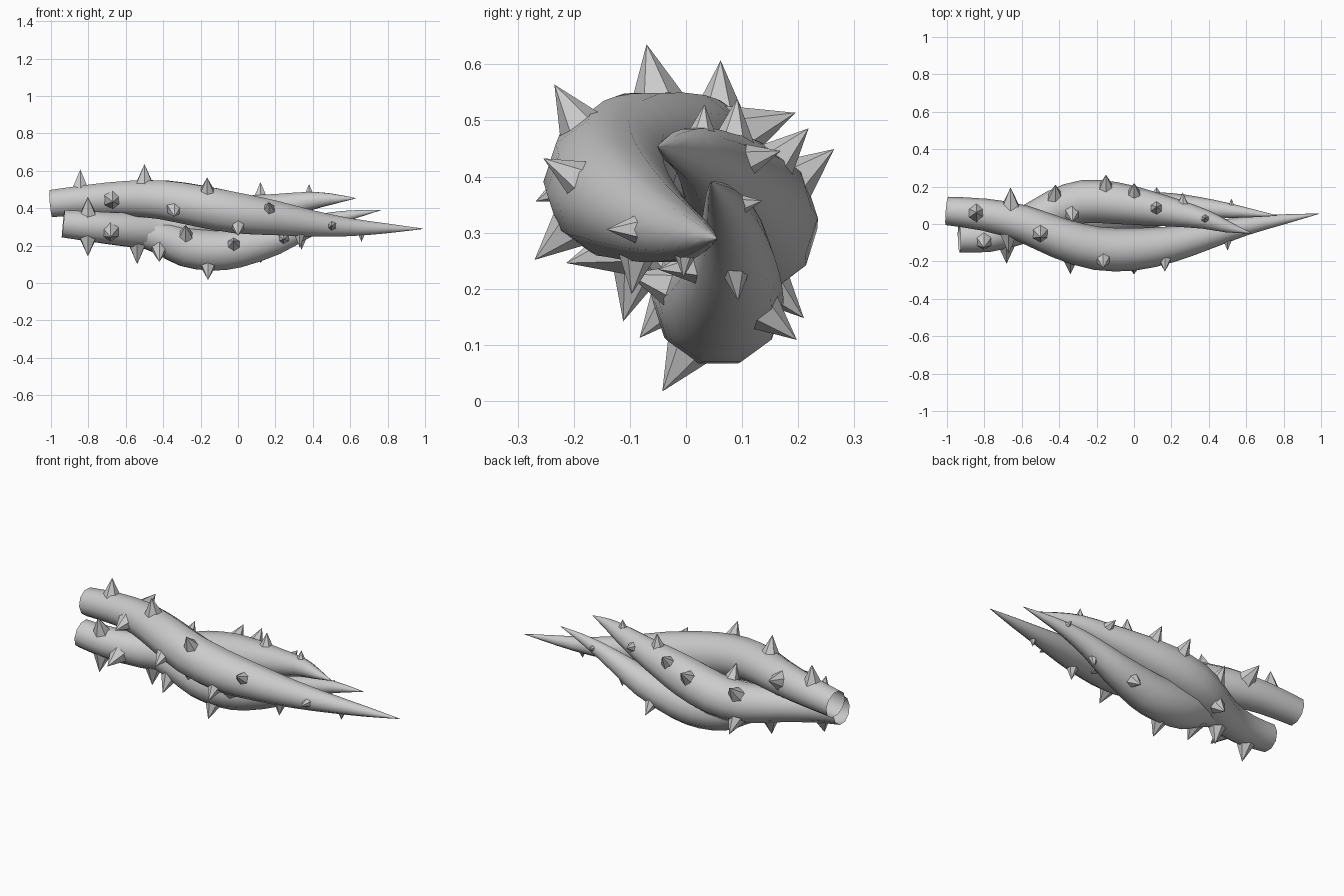
import bpy, bmesh, math
from mathutils import Vector, Matrix

if "Cube" in bpy.data.objects:
    bpy.data.objects.remove(bpy.data.objects["Cube"])

SIDES = 10

# Paths: x, y, z, radius
UPPER = [(-1, .07, .425, .076), (-.8, .05, .443, .086), (-.6, .005, .452, .098),
         (-.4, -.075, .445, .109), (-.2, -.13, .41, .116), (0, -.135, .373, .114),
         (.2, -.108, .347, .096), (.4, -.06, .317, .073), (.6, -.01, .298, .05),
         (.8, .025, .292, .027), (.99, .055, .29, .001)]
BACK = [(-.935, -.075, .317, .077), (-.78, -.065, .302, .085), (-.6, -.012, .286, .094),
        (-.42, .076, .282, .108), (-.27, .12, .308, .115), (-.1, .112, .345, .112),
        (.06, .088, .377, .096), (.22, .06, .406, .075), (.38, .025, .438, .052),
        (.5, -.015, .449, .031), (.63, -.05, .453, .001)]
LOWER = [(-.62, -.005, .285, .045), (-.5, .02, .262, .078), (-.4, .03, .238, .093),
         (-.28, .045, .191, .108), (-.14, .058, .174, .113), (0, .068, .184, .106),
         (.2, .083, .231, .083), (.35, .083, .291, .061), (.5, .072, .34, .041),
         (.64, .057, .37, .021), (.765, .045, .39, .001)]

# Thorns: x, angle in the yz plane (0 = +y, 90 = up)
UPPER_THORNS = [(-.84, 88), (-.67, 185), (-.5, 101), (-.34, 205), (-.165, 122), (0, 222),
                (.165, 150), (.33, 262), (.5, 180), (.66, 265), (-.66, 20)]
BACK_THORNS = [(-.8, 255), (-.8, 110), (-.68, 195), (-.54, 262), (-.42, 315), (-.42, 45),
               (-.33, 120), (-.15, 38), (0, 45), (.12, 85), (.26, 15), (.38, 85)]
LOWER_THORNS = [(-.42, 230), (-.28, 140), (-.16, 238), (-.02, 165), (.12, 320),
                (.24, 185), (.34, 275), (.52, 10)]


def sample(path, i, t):
    """Catmull-Rom point between path[i] and path[i + 1]."""
    p = [Vector(path[min(max(j, 0), len(path) - 1)]) for j in range(i - 1, i + 3)]
    return 0.5 * (2 * p[1] + (p[2] - p[0]) * t + (2 * p[0] - 5 * p[1] + 4 * p[2] - p[3]) * t * t
                  + (3 * p[1] - p[0] - 3 * p[2] + p[3]) * t ** 3)


def at_x(path, x):
    """Point and radius of the path at a given x."""
    for i in range(len(path) - 1):
        if path[i][0] <= x <= path[i + 1][0]:
            return sample(path, i, (x - path[i][0]) / (path[i + 1][0] - path[i][0]))


def finish(bm, name):
    bmesh.ops.recalc_face_normals(bm, faces=bm.faces)
    me = bpy.data.meshes.new(name)
    bm.to_mesh(me)
    bm.free()
    ob = bpy.data.objects.new(name, me)
    bpy.context.collection.objects.link(ob)
    return ob


def vine(name, path):
    """Open-ended tapering tube following the path."""
    pts = [sample(path, i, t) for i in range(len(path) - 1) for t in (0, .5)] + [Vector(path[-1])]
    bm = bmesh.new()
    rings = []
    for k, p in enumerate(pts):
        tan = (pts[min(k + 1, len(pts) - 1)] - pts[max(k - 1, 0)]).to_3d().normalized()
        side = tan.cross(Vector((0, 0, 1))).normalized()
        up = side.cross(tan)
        r = max(p[3], .001)
        rings.append([bm.verts.new(p.to_3d() + r * (math.cos(a) * side + math.sin(a) * up))
                      for a in (2 * math.pi * s / SIDES for s in range(SIDES))])
    for a, b in zip(rings, rings[1:]):
        for s in range(SIDES):
            n = (s + 1) % SIDES
            bm.faces.new((a[s], a[n], b[n], b[s]))
    ob = finish(bm, name)
    for f in ob.data.polygons:
        f.use_smooth = True


def thorns(name, path, spots):
    """Flat-sided spikes pointing out of the vine, shrinking towards the tip."""
    bm = bmesh.new()
    for x, deg in spots:
        p = at_x(path, x)
        r = p[3]
        a = math.radians(deg)
        d = Vector((0, math.cos(a), math.sin(a)))
        s = min(.9 - .45 * x, r / .075 if x < 0 else r / .1)
        h = .1 * s
        mat = (Matrix.Translation(p.to_3d() + d * (r - .025 * s + h / 2))
               @ d.to_track_quat('Z', 'Y').to_matrix().to_4x4())
        bmesh.ops.create_cone(bm, cap_ends=True, segments=6, radius1=.048 * s, radius2=0,
                              depth=h, matrix=mat)
    finish(bm, name)


for label, path, spots in (("upper", UPPER, UPPER_THORNS), ("back", BACK, BACK_THORNS),
                           ("lower", LOWER, LOWER_THORNS)):
    vine(label + "_vine", path)
    thorns(label + "_thorns", path, spots)
